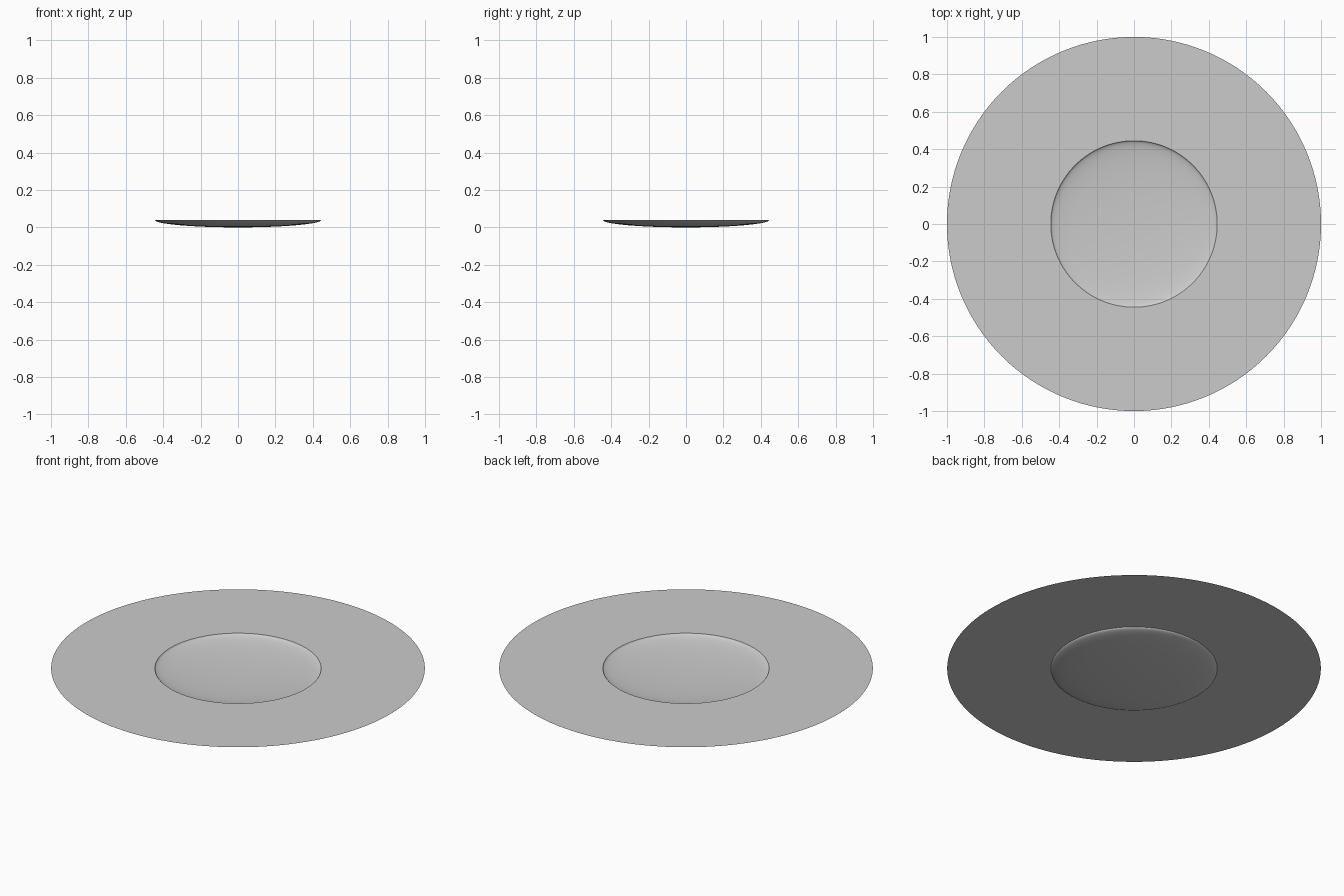
import bpy, bmesh, math

cube = bpy.data.objects.get("Cube")
if cube:
    bpy.data.objects.remove(cube, do_unlink=True)

SEGMENTS = 128
RIM_Z = 0.04
BOWL_RADIUS = 0.445
OUTER_RADIUS = 1.0

grey = bpy.data.materials.new("light grey")
grey.use_nodes = True
color = (0.6, 0.6, 0.6, 1)
grey.diffuse_color = color
grey.node_tree.nodes["Principled BSDF"].inputs["Base Color"].default_value = color

# Half profile: shallow elliptical bowl, then a flat paper-thin brim
steps = 20
profile = []
for i in range(steps + 1):
    a = math.pi / 2 * i / steps
    profile.append((BOWL_RADIUS * math.sin(a), RIM_Z * (1 - math.cos(a))))
profile.append((OUTER_RADIUS, RIM_Z))

# Spin the profile around the vertical axis
bm = bmesh.new()
verts = [bm.verts.new((r, 0, z)) for r, z in profile]
edges = [bm.edges.new(pair) for pair in zip(verts, verts[1:])]
bmesh.ops.spin(bm, geom=verts + edges, cent=(0, 0, 0), axis=(0, 0, 1),
               angle=math.tau, steps=SEGMENTS, use_duplicate=False)
bmesh.ops.remove_doubles(bm, verts=bm.verts, dist=0.00001)
bmesh.ops.recalc_face_normals(bm, faces=bm.faces)
if sum(f.normal.z for f in bm.faces) < 0:
    bmesh.ops.reverse_faces(bm, faces=bm.faces)

mesh = bpy.data.meshes.new("plate")
bm.to_mesh(mesh)
bm.free()
mesh.materials.append(grey)
plate = bpy.data.objects.new("plate", mesh)
bpy.context.collection.objects.link(plate)

# Smooth bowl with a crisp edge where it meets the brim
bpy.ops.object.select_all(action="DESELECT")
plate.select_set(True)
bpy.context.view_layer.objects.active = plate
bpy.ops.object.shade_smooth_by_angle(angle=math.radians(30))
